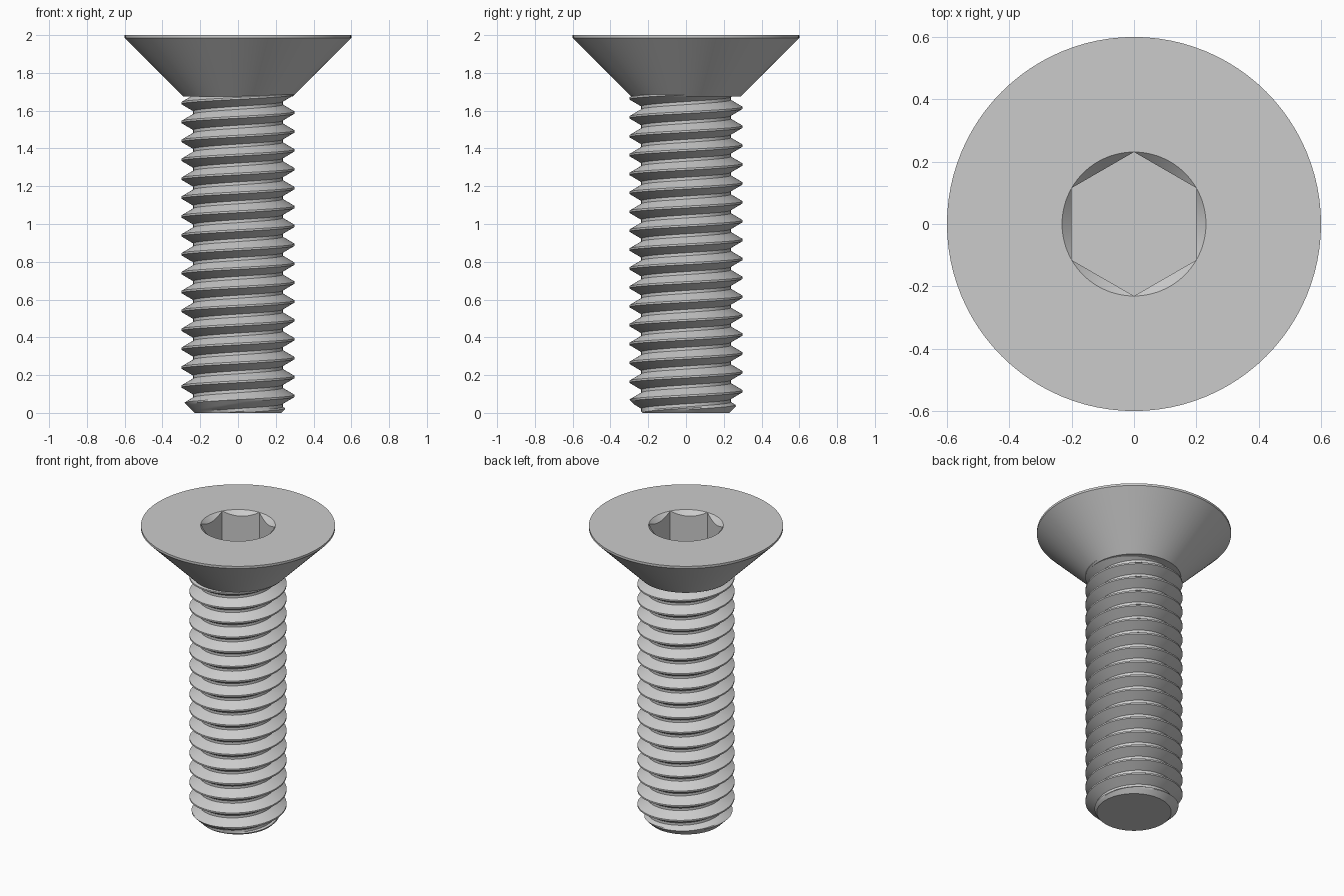
import bpy
import bmesh
from math import cos, sin, tau, pi, radians

cube = bpy.data.objects.get("Cube")
if cube:
    bpy.data.objects.remove(cube, do_unlink=True)

SEGMENTS = 96
HEAD_BASE = 1.675

steel = bpy.data.materials.new("grey_steel")
steel.use_nodes = True
COLOUR = (0.6, 0.6, 0.6, 1)
steel.diffuse_color = COLOUR
steel.node_tree.nodes["Principled BSDF"].inputs["Base Color"].default_value = COLOUR


def finish(bm, name):
    """Turn a bmesh into a smooth object with sharp edges kept."""
    bmesh.ops.recalc_face_normals(bm, faces=bm.faces)
    mesh = bpy.data.meshes.new(name)
    bm.to_mesh(mesh)
    bm.free()
    mesh.materials.append(steel)
    mesh.shade_smooth()
    mesh.set_sharp_from_angle(angle=radians(30))
    obj = bpy.data.objects.new(name, mesh)
    bpy.context.collection.objects.link(obj)


def polar(r, a, z):
    return (r * cos(a), r * sin(a), z)


# Countersunk head with a chamfered hexagonal socket
def build_head():
    flat = 0.2
    corner = flat / cos(pi / 6)

    def hexagon(a):
        return flat / cos((a + pi / 6) % (pi / 3) - pi / 6)

    rings = [
        lambda a: (0.29, HEAD_BASE),
        lambda a: (0.6, 1.985),
        lambda a: (0.6, 2.0),
        lambda a: (corner, 2.0),
        lambda a: (hexagon(a), 2.0 - (corner - hexagon(a))),
        lambda a: (hexagon(a), 1.78),
    ]
    bm = bmesh.new()
    rows = []
    for ring in rings:
        row = []
        for i in range(SEGMENTS):
            a = tau * i / SEGMENTS
            r, z = ring(a)
            row.append(bm.verts.new(polar(r, a, z)))
        rows.append(row)
    for low, high in zip(rows, rows[1:]):
        for i in range(SEGMENTS):
            j = (i + 1) % SEGMENTS
            bm.faces.new((low[i], low[j], high[j], high[i]))
    bm.faces.new(rows[0])
    bm.faces.new(rows[-1])
    bmesh.ops.remove_doubles(bm, verts=bm.verts, dist=0.0002)
    finish(bm, "countersunk_head")


# Right-handed helical thread, cut flat at both ends and chamfered at the tip
def build_thread():
    pitch, phase, turns = 0.1, 0.09, 22
    root, crest, steps = 0.237, 0.3, 5
    crest_half, root_half = 0.005, 0.042
    profile = []
    for k in range(steps + 1):
        t = k / steps
        profile.append((-root_half + t * (root_half - crest_half), root + t * (crest - root)))
    profile += [(-dz, r) for dz, r in reversed(profile)]
    count = len(profile)

    bm = bmesh.new()
    columns = []
    for i in range(SEGMENTS):
        a = tau * i / SEGMENTS
        start = phase + pitch * (i / SEGMENTS - 3)
        columns.append([bm.verts.new(polar(r, a, start + turn * pitch + dz))
                        for turn in range(turns) for dz, r in profile])
    for i in range(SEGMENTS):
        last = i == SEGMENTS - 1
        here, there = columns[i], columns[0 if last else i + 1]
        shift = count if last else 0
        for j in range(turns * count - 1 - shift):
            bm.faces.new((here[j], there[j + shift], there[j + shift + 1], here[j + 1]))

    for z, direction in ((0, -1), (HEAD_BASE + 0.015, 1)):
        bmesh.ops.bisect_plane(bm, geom=bm.verts[:] + bm.edges[:] + bm.faces[:],
                               plane_co=(0, 0, z), plane_no=(0, 0, direction),
                               clear_outer=True)
    for v in bm.verts:
        r = v.co.xy.length
        scale = min(r, 0.23 + v.co.z) / r
        v.co.x *= scale
        v.co.y *= scale
    bmesh.ops.remove_doubles(bm, verts=bm.verts, dist=0.0001)
    bmesh.ops.holes_fill(bm, edges=[e for e in bm.edges if e.is_boundary], sides=0)
    finish(bm, "threaded_shank")


build_head()
build_thread()
